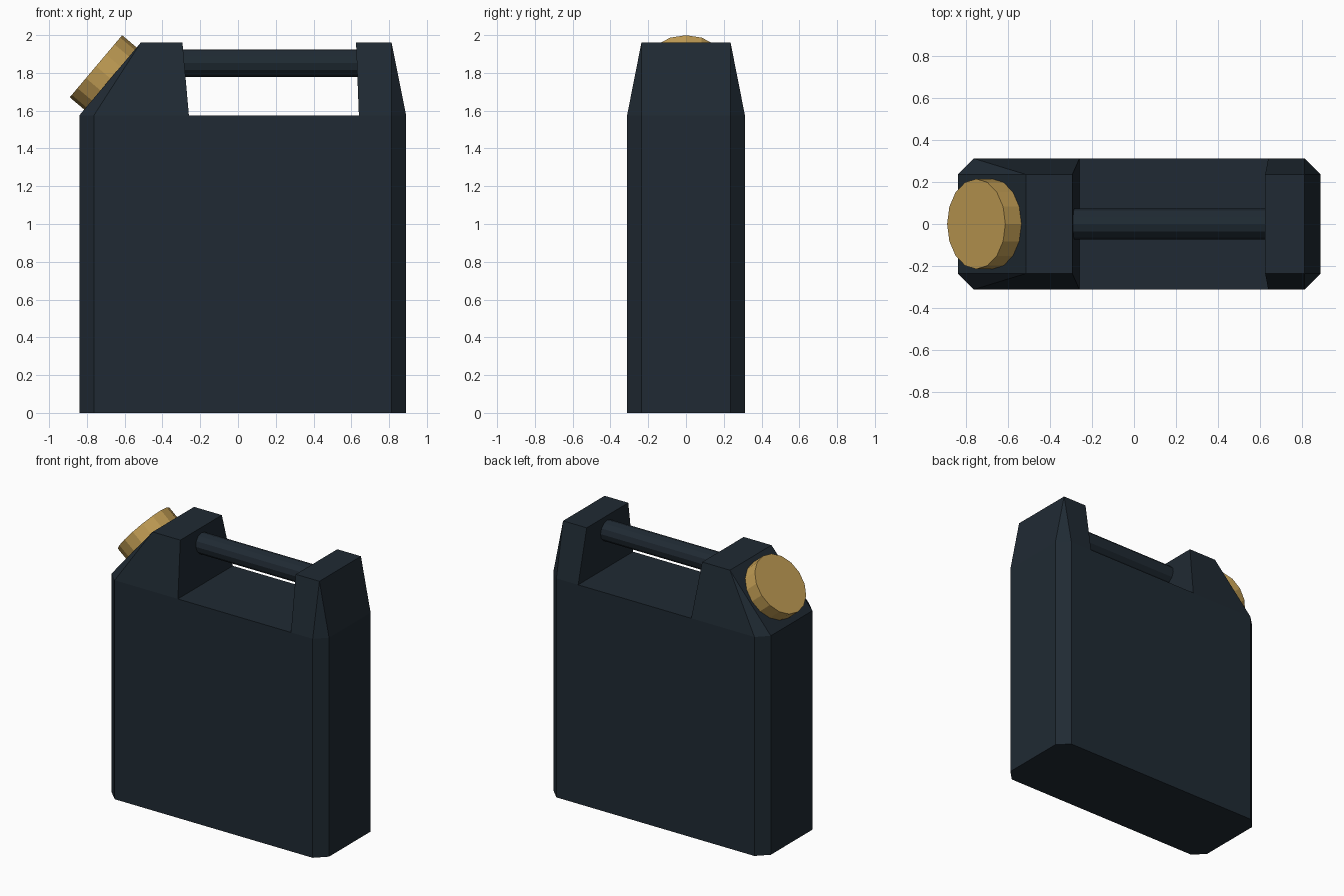
import bpy, bmesh
from mathutils import Vector

if "Cube" in bpy.data.objects:
    bpy.data.objects.remove(bpy.data.objects["Cube"])

W, W_TOP = 0.312, 0.236          # half depth of the body / of the shoulder tops
Z_BODY, Z_TOP = 1.575, 1.96
X0, X1, C = -0.84, 0.89, 0.077   # body ends and corner chamfer


def material(name, color):
    m = bpy.data.materials.new(name)
    m.diffuse_color = (*color, 1)
    m.use_nodes = True
    m.node_tree.nodes["Principled BSDF"].inputs["Base Color"].default_value = m.diffuse_color
    return m


dark = material("dark_shell", (0.014, 0.023, 0.033))
brass = material("brass_cap", (0.54, 0.34, 0.09))


def hull(name, points, mat):
    """Convex solid around half of the points (y > 0), mirrored to y < 0."""
    bm = bmesh.new()
    for x, y, z in points:
        for s in (-1, 1):
            bm.verts.new((x, y * s, z))
    bmesh.ops.convex_hull(bm, input=bm.verts)
    bmesh.ops.dissolve_limit(bm, angle_limit=0.01, verts=bm.verts, edges=bm.edges)
    bmesh.ops.recalc_face_normals(bm, faces=bm.faces)
    me = bpy.data.meshes.new(name)
    bm.to_mesh(me)
    bm.free()
    ob = bpy.data.objects.new(name, me)
    bpy.context.collection.objects.link(ob)
    me.materials.append(mat)
    return ob


def rod(name, a, b, radius, sides, mat):
    """Cylinder from point a to point b."""
    a, b = Vector(a), Vector(b)
    d = b - a
    bpy.ops.mesh.primitive_cylinder_add(
        vertices=sides, radius=radius, depth=d.length, location=(a + b) / 2,
        rotation=d.to_track_quat('Z', 'Y').to_euler())
    ob = bpy.context.object
    ob.name = name
    ob.data.materials.append(mat)
    return ob


# Tank body: chamfered box
outline = [(X0, W_TOP), (X0 + C, W), (X1 - C, W), (X1, W_TOP)]
hull("tank_body", [(x, y, z) for x, y in outline for z in (0, Z_BODY)], dark)

# Spout shoulder with the slanted front, and the rear shoulder
hull("spout_shoulder", [(X0, W_TOP, Z_BODY), (X0 + C, W, Z_BODY), (-0.26, W, Z_BODY),
                        (-0.515, W_TOP, Z_TOP), (-0.294, W_TOP, Z_TOP)], dark)
hull("rear_shoulder", [(X1, W_TOP, Z_BODY), (X1 - C, W, Z_BODY), (0.64, W, Z_BODY),
                       (X1 - C, W_TOP, Z_TOP), (0.625, W_TOP, Z_TOP)], dark)

# Carrying handle
rod("handle_bar", (-0.32, 0, 1.852), (0.66, 0, 1.852), 0.073, 12, dark)

# Screw cap, square to the slanted face
n = Vector((-0.764, 0, 0.645))
outer = Vector((-0.752, 0, 1.835))
rod("screw_cap", outer - n * 0.102, outer, 0.215, 16, brass)
